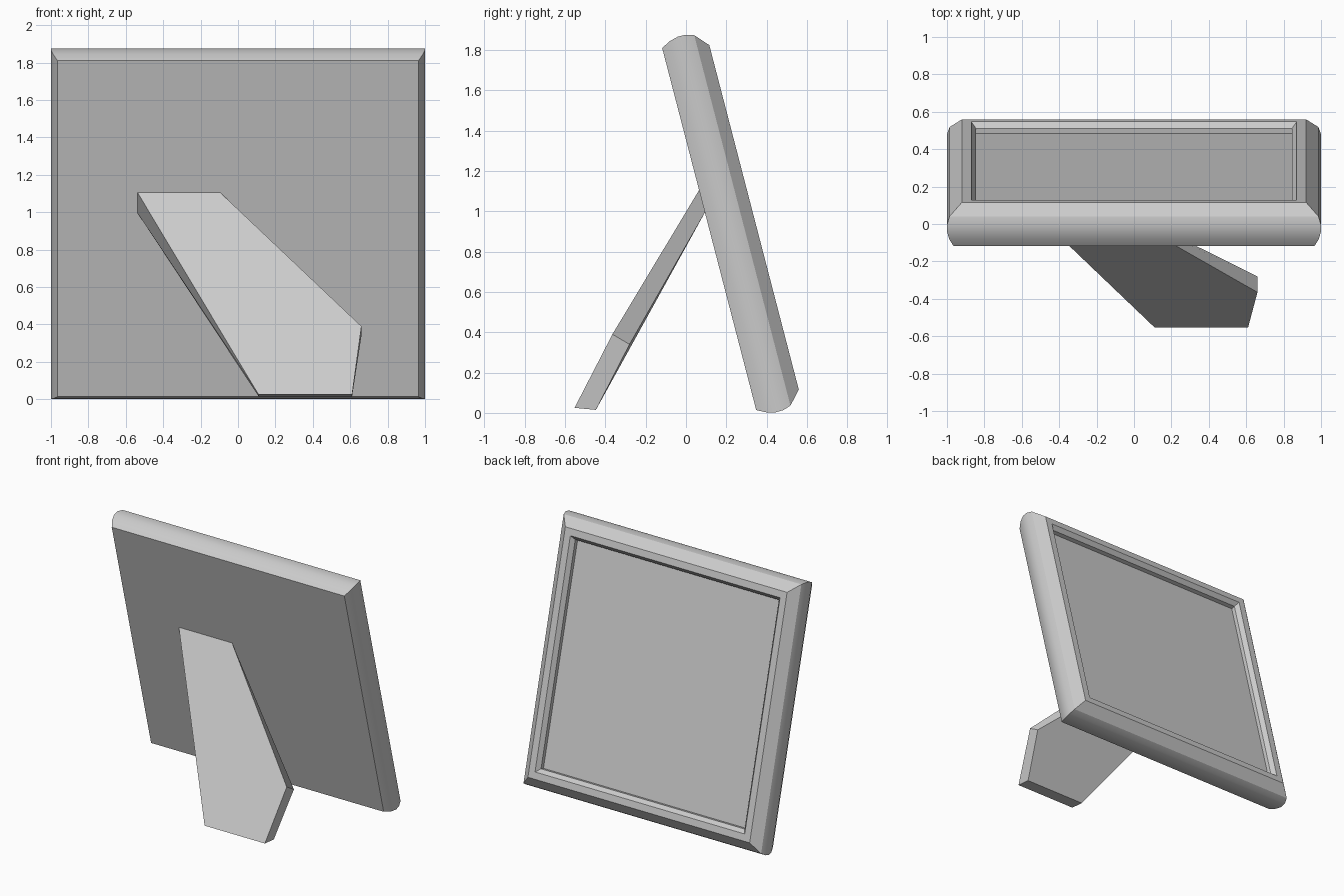
import bpy, bmesh, math
from mathutils import Matrix

if "Cube" in bpy.data.objects:
    bpy.data.objects.remove(bpy.data.objects["Cube"])


def make_loops(name, loops):
    """Closed solid: bridge successive vertex loops and cap both ends."""
    bm = bmesh.new()
    rings = [[bm.verts.new(p) for p in loop] for loop in loops]
    for a, b in zip(rings, rings[1:]):
        for i in range(len(a)):
            j = (i + 1) % len(a)
            bm.faces.new((a[i], a[j], b[j], b[i]))
    bm.faces.new(rings[0])
    bm.faces.new(rings[-1])
    bmesh.ops.recalc_face_normals(bm, faces=bm.faces)
    mesh = bpy.data.meshes.new(name)
    bm.to_mesh(mesh)
    bm.free()
    obj = bpy.data.objects.new(name, mesh)
    bpy.context.collection.objects.link(obj)
    return obj


# Picture frame: moulding profile (depth, inset) from back board to picture
profile = [(0, 0.035), (0.045, 0.012), (0.09, 0), (0.13, 0.001), (0.17, 0.014),
           (0.23, 0.08), (0.23, 0.13), (0.20, 0.155), (0.17, 0.155)]
half_w, half_h = 1.0, 0.963
frame = make_loops("picture_frame", [
    [(sx * (half_w - o), n, sz * (half_h - o))
     for sx, sz in ((-1, -1), (1, -1), (1, 1), (-1, 1))]
    for n, o in profile])
# Lean the frame back
frame.data.transform(Matrix.Translation((0, 0.115, 0.912))
                     @ Matrix.Rotation(math.radians(14.56), 4, 'X'))

bpy.context.view_layer.objects.active = frame
frame.select_set(True)
bpy.ops.object.shade_smooth_by_angle(angle=math.radians(25))

# Easel leg: slanted plate meeting the back board
xs = [-0.54, -0.10, 0.66, 0.61, 0.11]
outer = [(0.068, 1.11)] * 2 + [(-0.365, 0.39)] + [(-0.553, 0.025)] * 2
inner = [(0.097, 1.0)] * 2 + [(-0.28, 0.34)] + [(-0.447, 0.015)] * 2
make_loops("easel_leg", [[(x, y, z) for x, (y, z) in zip(xs, side)]
                         for side in (outer, inner)])
